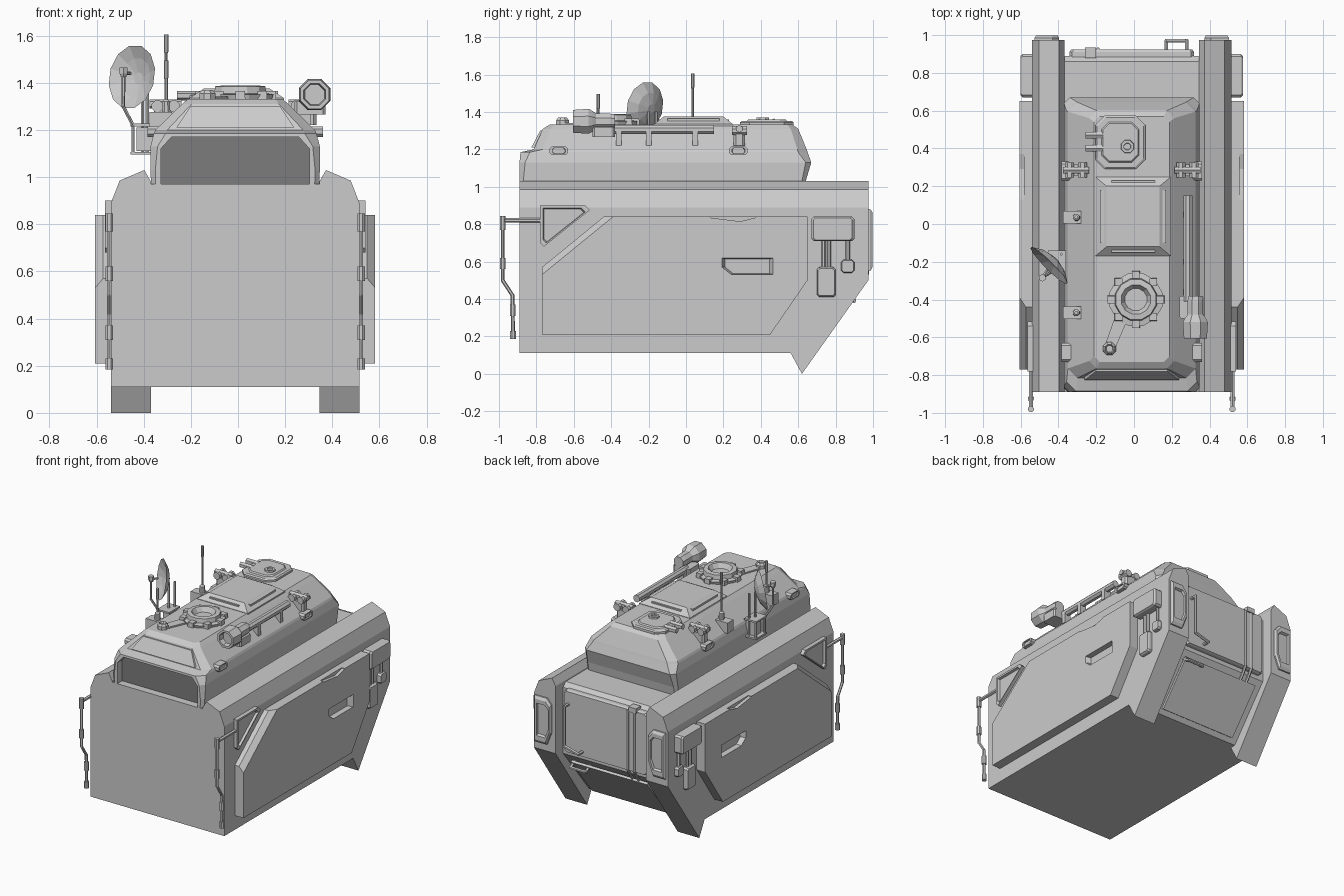
import bpy, bmesh, math
from mathutils import Vector

if "Cube" in bpy.data.objects:
    bpy.data.objects.remove(bpy.data.objects["Cube"])

CX = -0.012  # hull symmetry plane


def material(name, v):
    m = bpy.data.materials.new(name)
    m.diffuse_color = (v, v, v, 1)
    m.use_nodes = True
    m.node_tree.nodes["Principled BSDF"].inputs["Base Color"].default_value = m.diffuse_color
    return m


GREY = material("plain grey", 0.6)
GLASS = material("dark grey glass", 0.2)


def build(name, solids, mat=GREY):
    """Each solid is a list of rings, skinned in order and capped."""
    bm = bmesh.new()
    for rings in solids:
        loops = [[bm.verts.new(p) for p in r] for r in rings]
        n = len(loops[0])
        for a, b in zip(loops, loops[1:]):
            for i in range(n):
                j = (i + 1) % n
                bm.faces.new((a[i], a[j], b[j], b[i]))
        bm.faces.new(loops[0][::-1])
        bm.faces.new(loops[-1])
    bmesh.ops.recalc_face_normals(bm, faces=bm.faces)
    me = bpy.data.meshes.new(name)
    bm.to_mesh(me)
    bm.free()
    me.materials.append(mat)
    ob = bpy.data.objects.new(name, me)
    bpy.context.collection.objects.link(ob)
    return ob


def ring(pts, axis, d):
    if axis == 'x':
        return [(d, p, q) for p, q in pts]
    if axis == 'y':
        return [(p, d, q) for p, q in pts]
    return [(p, q, d) for p, q in pts]


def prism(name, pts, axis, a, b, mat=GREY):
    return build(name, [[ring(pts, axis, a), ring(pts, axis, b)]], mat)


def scaled(pts, k):
    cx = sum(p[0] for p in pts) / len(pts)
    cy = sum(p[1] for p in pts) / len(pts)
    return [(cx + (p - cx) * k, cy + (q - cy) * k) for p, q in pts]


def rect(x0, x1, y0, y1, c=0.0):
    if c == 0:
        return [(x0, y0), (x1, y0), (x1, y1), (x0, y1)]
    return [(x0 + c, y0), (x1 - c, y0), (x1, y0 + c), (x1, y1 - c),
            (x1 - c, y1), (x0 + c, y1), (x0, y1 - c), (x0, y0 + c)]


def box(name, x, y, z, c=0.0, mat=GREY):
    return prism(name, rect(x[0], x[1], y[0], y[1], c), 'z', z[0], z[1], mat)


def turned(o, d, prof, n=8):
    """Rings of (radius, distance) around direction d."""
    q = Vector(d).to_track_quat('Z', 'Y')
    return [[Vector(o) + q @ Vector((r * math.cos(math.tau * (i + .5) / n),
             r * math.sin(math.tau * (i + .5) / n), h)) for i in range(n)] for r, h in prof]


def lathe(name, o, d, prof, n=8):
    return build(name, [turned(o, d, prof, n)])


def pipe(name, pts, r, n=6):
    pts = [Vector(p) for p in pts]
    return build(name, [turned(a, b - a, [(r, -r * .4), (r, (b - a).length + r * .4)], n)
                        for a, b in zip(pts, pts[1:])])


def boolean(ob, cutter, op='DIFFERENCE'):
    m = ob.modifiers.new("cut", 'BOOLEAN')
    m.operation, m.object, m.solver = op, cutter, 'EXACT'
    bpy.context.view_layer.objects.active = ob
    bpy.ops.object.modifier_apply(modifier=m.name)
    bpy.data.objects.remove(cutter)


# centre hull
prism("centre_hull", [(-.89, .11), (.6, .11), (.89, .47), (.89, .94), (.86, .97), (-.89, .97)],
      'x', CX - .36, CX + .36)

# mirrored hull parts
for s in (-1, 1):
    X = lambda v: CX + s * v
    # side pods with pointed rear feet
    pod = prism("side_pod", [(X(.357), -.1), (X(.527), -.1), (X(.527), .89), (X(.49), .985),
                             (X(.385), 1.03), (X(.357), .98)], 'y', -.89, .975)
    boolean(pod, prism("pod_shape", [(-.9, .11), (.56, .11), (.62, 0), (.975, .5), (.975, 1.2), (-.9, 1.2)],
                       'x', CX - 1, CX + 1), 'INTERSECT')
    # armour skirt with pocket and top notch
    base = [(-.77, .21), (-.77, .57), (-.44, .84), (.65, .84), (.65, .5), (.45, .21)]
    face = [(-.77, .21), (-.77, .53), (-.39, .84), (.65, .84), (.65, .5), (.45, .21)]
    skirt = build("side_skirt", [[ring(base, 'x', X(.52)), ring(base, 'x', X(.56)), ring(face, 'x', X(.594))]])
    pocket = [(.19, .62), (.47, .62), (.47, .53), (.24, .53), (.19, .57)]
    boolean(skirt, build("pocket_cut", [[ring(scaled(pocket, .85), 'x', X(.56)), ring(pocket, 'x', X(.6))]]))
    boolean(skirt, prism("notch_cut", [(.13, .85), (.13, .835), (.29, .815), (.37, .835), (.37, .85)],
                         'x', X(.57), X(.62)))
    # triangular front hatch with raised rim
    tri = [(-.78, .7), (-.78, .9), (-.54, .9), (-.515, .875), (-.76, .68)]
    build("front_side_hatch", [[ring(tri, 'x', X(.52)), ring(tri, 'x', X(.552)),
                                ring(scaled(tri, .85), 'x', X(.552)), ring(scaled(tri, .8), 'x', X(.535))]])
    # bent front pole with sleeves
    pipe("front_pole", [(X(.534), -.77, .82), (X(.534), -.98, .82)], .012)
    path = [(X(.534), -.98, .84), (X(.534), -.98, .5), (X(.534), -.928, .42), (X(.534), -.924, .19)]
    pipe("front_pole_drop", path, .01)
    for y, z0, z1 in ((-.98, .77, .845), (-.98, .56, .62), (-.926, .31, .37), (-.924, .185, .23)):
        lathe("pole_sleeve", (X(.534), y, z0), (0, 0, 1), [(.017, 0), (.017, z1 - z0)])
    # rear side boxes
    for n, y, z, d in (("rear_side_box", (.67, .9), (.71, .84), .59), ("lower_box", (.7, .8), (.41, .57), .56),
                       ("small_box", (.83, .9), (.54, .61), .555)):
        r = rect(*y, *z, .012)
        build(n, [[ring(r, 'x', X(.52)), ring(r, 'x', X(d - .012)), ring(scaled(r, .9), 'x', X(d))]])
    for y, z in ((.735, .56), (.765, .56), (.865, .6)):
        pipe("box_conduit", [(X(.535), y, z), (X(.535), y, .72)], .011)
    # rear lamp housings
    lamp = [(X(.385), .64), (X(.42), .55), (X(.515), .55), (X(.515), .88), (X(.42), .88), (X(.385), .84)]
    build("rear_lamp", [[ring(lamp, 'y', .97), ring(lamp, 'y', .985), ring(scaled(lamp, .88), 'y', .998),
                         ring(scaled(lamp, .7), 'y', .998), ring(scaled(lamp, .65), 'y', .982)]])
    # cabin side lugs
    for y in (-.68, .28):
        r = rect(y - .05, y + .05, 1.17, 1.215, .012)
        build("cabin_lug", [[ring(r, 'x', X(.3)), ring(r, 'x', X(.372)), ring(scaled(r, .7), 'x', X(.372)),
                             ring(scaled(r, .65), 'x', X(.362))]])
    # roof clamps
    x = X(.295)
    box("clamp_base", (x - .05, x + .05), (.255, .315), (1.22, 1.285), .012)
    for dx in (-.035, .035):
        lathe("clamp_roller", (x + dx, .245, 1.3), (0, 1, 0), [(.026, 0), (.026, .08)])
    pipe("clamp_pin", [(x - .06, .285, 1.31), (x + .06, .285, 1.31)], .02)

# cabin shell with front opening
cabin = build("cabin", [[ring(rect(CX - h, CX + h, a, b, c), 'z', z) for z, h, a, b, c in (
    (.965, .357, -.89, .63, .02), (1.03, .359, -.89, .64, .02), (1.13, .359, -.89, .67, .03),
    (1.185, .345, -.885, .65, .05), (1.2, .338, -.815, .645, .05), (1.31, .225, -.765, .6, .04),
    (1.332, .2, -.73, .57, .03))]])
boolean(cabin, build("window_cut", [[ring([(CX - .315, .97), (CX + .315, .97), (CX + .315, 1.12),
        (CX + .27, 1.17), (CX - .27, 1.17), (CX - .315, 1.12)], 'y', y) for y in (-.95, -.83)]]))
box("windscreen", (CX - .32, CX + .32), (-.836, -.828), (.965, 1.175), 0, GLASS)
# front slope plate
build("front_visor", [[[(CX - .19, -.775 + d, 1.3), (CX + .19, -.775 + d, 1.3),
                        (CX + .25, -.822 + d, 1.21), (CX - .25, -.822 + d, 1.21)] for d in (.03, -.005)]])

# ring hatch with lugs
lathe("ring_hatch", (.01, -.4, 1.32), (0, 0, 1),
      [(.135, 0), (.145, .03), (.115, .035), (.11, .065), (.08, .068), (.06, .035)], 12)
for i in range(8):
    a = math.tau * i / 8
    lathe("ring_lug", (.01 + .13 * math.cos(a), -.4 + .13 * math.sin(a), 1.325), (0, 0, 1),
          [(.03, 0), (.028, .04)], 4)
prism("sight_arm", [(-.1, -.49), (-.04, -.52), (-.1, -.66), (-.16, -.66)], 'z', 1.32, 1.342)
lathe("sight_stub", (-.13, -.66, 1.31), (0, 0, 1), [(.037, 0), (.037, .045), (.025, .06), (.018, .045)])

# raised roof box with slots
build("roof_box", [[ring(rect(-.205, .195, -.17, .25), 'z', 1.32), ring(rect(-.205, .195, -.17, .25), 'z', 1.335),
                    ring(rect(-.145, .135, -.12, .2), 'z', 1.375)]])
for sx in (-1, 1):
    box("roof_slot", sorted((-.005 + sx * .155, -.005 + sx * .175)), (-.1, .18), (1.34, 1.365))
    box("roof_slot_end", (-.12, .11), sorted((.04 + sx * .17, .04 + sx * .19)), (1.34, 1.36))

# rear roof hatch
r = rect(-.205, .06, .29, .575, .05)
build("rear_hatch", [[ring(r, 'z', 1.32), ring(r, 'z', 1.345), ring(scaled(r, .93), 'z', 1.352),
                      ring(scaled(r, .75), 'z', 1.352), ring(scaled(r, .7), 'z', 1.36)]])
for y in (.4, .47):
    pipe("hatch_hinge", [(-.25, y, 1.345), (-.17, y, 1.345)], .02)
lathe("hatch_knob", (-.035, .41, 1.35), (0, 0, 1), [(.04, 0), (.035, .02), (.02, .02), (.018, .012)])

# roof tube launcher
pipe("launcher_tube", [(.285, .14, 1.305), (.285, -.4, 1.305)], .026, 8)
for y in (.05, -.2, -.36):
    box("tube_mount", (.26, .31), (y - .015, y + .015), (1.22, 1.3))
box("launcher_block", (.24, .37), (-.5, -.38), (1.265, 1.32), .01)
lathe("launcher_head", (.325, -.38, 1.35), (0, -1, 0),
      [(.04, 0), (.045, .03), (.045, .1), (.06, .12), (.072, .14), (.066, .225), (.05, .225), (.045, .19)])

# aerials on brackets
for y, top, w in ((.035, 1.605, .007), (-.47, 1.495, .008)):
    box("aerial_bracket", (-.375, -.28), (y - .033, y + .033), (1.2, 1.275))
    lathe("aerial", (-.305, y, 1.26), (0, 0, 1),
          [(.02, 0), (.018, .06), (w, .07), (w, top - 1.34), (.01, top - 1.335), (.01, top - 1.26)])

# dish with rack
lathe("dish", (-.45, -.22, 1.425), (-.68, -.68, .15),
      [(.025, -.05), (.085, -.034), (.138, 0), (.085, -.024), (.025, -.04)], 12)
for z in (1.095, 1.215):
    box("dish_rack_shelf", (-.455, -.36), (-.26, -.14), (z, z + .012))
for x, y, z in ((-.445, -.25, 1.22), (-.445, -.15, 1.22), (-.405, -.2, 1.4), (-.385, -.16, 1.4)):
    pipe("dish_post", [(x, y, 1.1), (x, y, z)], .008)
box("dish_rack_unit", (-.43, -.36), (-.23, -.16), (1.11, 1.21))
pipe("dish_feed", [(-.445, -.26, 1.22), (-.487, -.285, 1.3), (-.485, -.285, 1.44), (-.46, -.245, 1.44)], .008)
lathe("feed_horn", (-.485, -.285, 1.425), (0, 0, 1), [(.013, 0), (.02, .015), (.02, .04)], 6)

# rear door, lower ramp plate, rails and handles
r = rect(CX - .33, CX + .33, .5, .945, .015)
build("rear_door", [[ring(r, 'y', .88), ring(r, 'y', .91), ring(scaled(r, .97), 'y', .925)]])
prism("lower_ramp", [(.87, .43), (.63, .135), (.645, .125), (.885, .42)], 'x', CX - .3, CX + .3)
for x in (-.24, -.19):
    pipe("door_rail", [(x, .925, .93), (x, .925, .51), (x, .89, .45), (x, .64, .14)], .01)
pipe("door_handle", [(.28, .92, .85), (.28, .97, .85), (.28, .97, .57), (.17, .97, .54), (.17, .92, .54)], .011)
pipe("ramp_handle", [(.28, .85, .42), (.28, .9, .39), (.16, .9, .39), (.16, .85, .42)], .011)
box("door_top_hinge", (-.26, -.2), (.88, .935), (.93, .965))
